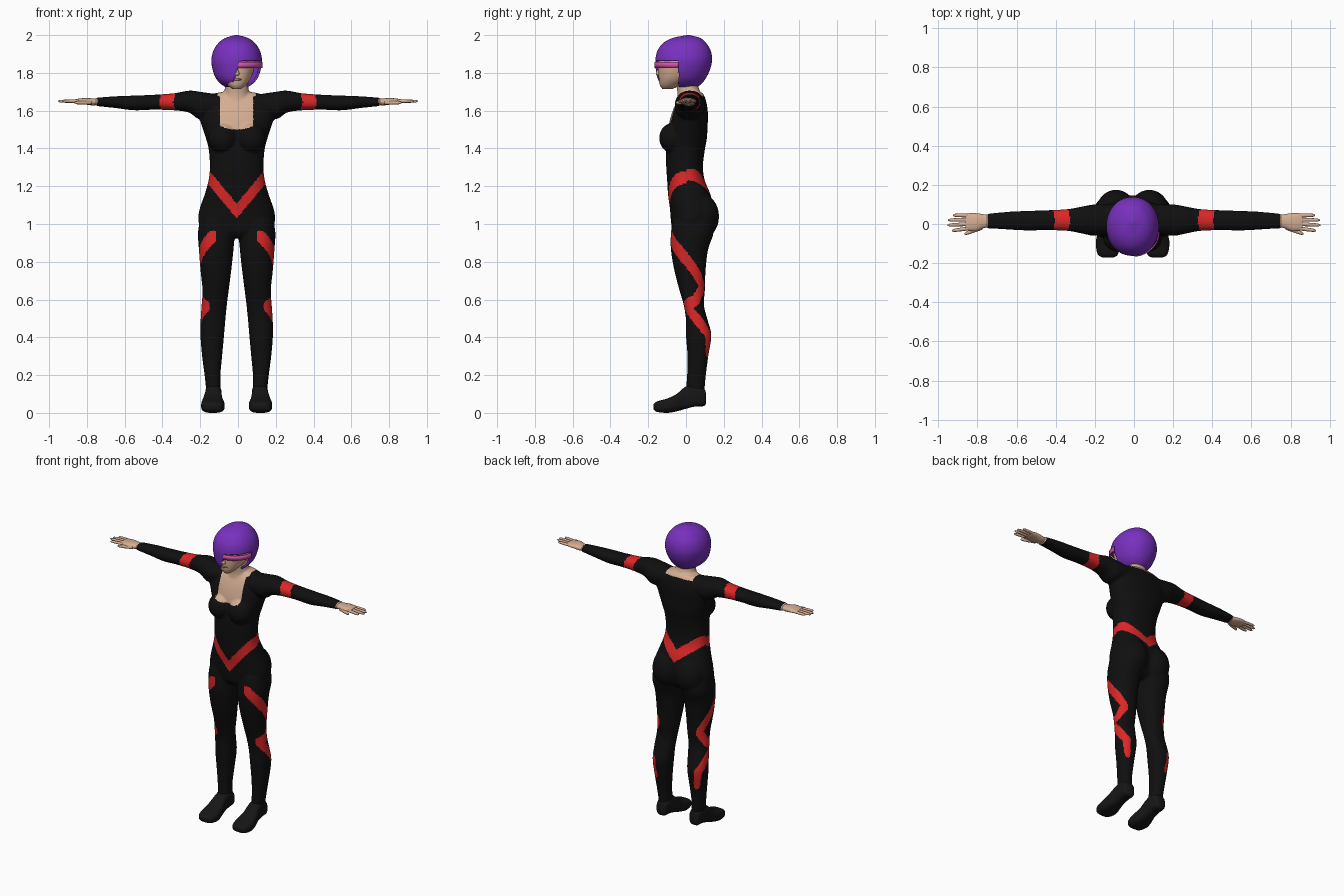
import bpy, bmesh
from math import sin, cos, pi, atan2, copysign
from mathutils import Vector, Matrix

if "Cube" in bpy.data.objects:
    bpy.data.objects.remove(bpy.data.objects["Cube"])

MID = -0.007          # centre line of the figure


def material(name, r, g, b, rough=0.6):
    m = bpy.data.materials.new(name)
    m.use_nodes = True
    m.diffuse_color = (r, g, b, 1)
    node = m.node_tree.nodes["Principled BSDF"]
    node.inputs["Base Color"].default_value = (r, g, b, 1)
    node.inputs["Roughness"].default_value = rough
    return m


BLACK = material("suit black", 0.005, 0.005, 0.005)
RED = material("stripe red", 0.72, 0.02, 0.02)
SKIN = material("skin", 0.66, 0.42, 0.29)
PURPLE = material("hair purple", 0.19, 0.03, 0.52)
PINK = material("visor pink", 0.65, 0.09, 0.40)
SHOE = material("shoe black", 0.008, 0.008, 0.008)
LIP = material("lip", 0.42, 0.2, 0.15)


def spline(rows, steps):
    """Smooth curve through all rows, each row being a tuple of numbers."""
    out = []
    for i in range(len(rows) - 1):
        a, b, c, d = (rows[max(0, min(len(rows) - 1, i + k))] for k in (-1, 0, 1, 2))
        for s in range(steps):
            t = s / steps
            out.append([q + 0.5 * t * (r - p + t * (2*p - 5*q + 4*r - s_ + t * (3*(q - r) + s_ - p)))
                        for p, q, r, s_ in zip(a, b, c, d)])
    return out + [list(rows[-1])]


def loft(bm, axis, rows, side=1, shift=0.0, n=40, power=2.2, steps=6, caps=(True, True)):
    """Skin rounded sections; a row is (position, a min, a max, b min, b max)."""
    rings = []
    for t, a0, a1, b0, b1 in spline(rows, steps):
        ring = []
        for k in range(n):
            ang = 2 * pi * k / n
            u, v = (copysign(abs(f) ** (2 / power), f) for f in (cos(ang), sin(ang)))
            a, b = (a0 + a1 + u * (a1 - a0)) / 2, (b0 + b1 + v * (b1 - b0)) / 2
            x, y, z = ((t, a, b), (a, t, b), (a, b, t))[axis]
            ring.append(bm.verts.new((side * x + shift, y, z)))
        rings.append(ring)
    for low, high in zip(rings, rings[1:]):
        for k in range(n):
            j = (k + 1) % n
            bm.faces.new((low[k], low[j], high[j], high[k]))
    for ring, wanted in zip((rings[0], rings[-1]), caps):
        if wanted:
            bm.faces.new(ring)


def ball(bm, centre, radii):
    m = Matrix.Translation(centre) @ Matrix.Diagonal((*radii, 1))
    bmesh.ops.create_uvsphere(bm, u_segments=32, v_segments=20, radius=1, matrix=m)


def even(rows):
    """Turn (z, half width, front, back) into full section rows."""
    return [(z, -w, w, f, b) for z, w, f, b in rows]


def finish(name, bm, *mats):
    bmesh.ops.recalc_face_normals(bm, faces=bm.faces)
    mesh = bpy.data.meshes.new(name)
    bm.to_mesh(mesh)
    bm.free()
    for m in mats:
        mesh.materials.append(m)
    mesh.shade_smooth()
    ob = bpy.data.objects.new(name, mesh)
    bpy.context.scene.collection.objects.link(ob)
    return ob


# Body: torso, neck, arms and legs fused into one skin
torso = even([(0.925, 0.1, -0.04, 0.08), (0.96, 0.18, -0.07, 0.12), (1.02, 0.203, -0.08, 0.14),
              (1.08, 0.196, -0.085, 0.145), (1.155, 0.17, -0.095, 0.13), (1.235, 0.148, -0.1, 0.098),
              (1.31, 0.142, -0.105, 0.09), (1.395, 0.148, -0.105, 0.1), (1.45, 0.162, -0.1, 0.11),
              (1.53, 0.188, -0.09, 0.115), (1.6, 0.21, -0.07, 0.115), (1.655, 0.19, -0.045, 0.105),
              (1.69, 0.12, -0.02, 0.09), (1.7, 0.06, 0, 0.07)])
neck = even([(1.62, 0.085, -0.055, 0.09), (1.68, 0.07, -0.045, 0.082),
             (1.74, 0.06, -0.05, 0.062), (1.82, 0.058, -0.05, 0.06)])
leg = [(1.02, 0.03, 0.195, -0.07, 0.14), (0.95, 0.012, 0.205, -0.08, 0.145),
       (0.865, 0.017, 0.2, -0.08, 0.117), (0.76, 0.028, 0.192, -0.063, 0.104),
       (0.65, 0.042, 0.181, -0.035, 0.1), (0.57, 0.052, 0.186, -0.012, 0.095),
       (0.49, 0.06, 0.191, 0, 0.115), (0.41, 0.067, 0.192, 0, 0.134),
       (0.3, 0.077, 0.183, 0.008, 0.118), (0.2, 0.086, 0.17, 0.006, 0.105),
       (0.12, 0.085, 0.162, 0, 0.098), (0.06, 0.088, 0.16, 0.005, 0.092)]
arm = [(0.1, -0.05, 0.1, 1.58, 1.685), (0.2, -0.06, 0.1, 1.555, 1.7), (0.26, -0.05, 0.09, 1.59, 1.706),
       (0.34, -0.035, 0.076, 1.602, 1.692), (0.45, -0.032, 0.07, 1.605, 1.684),
       (0.55, -0.033, 0.067, 1.602, 1.68), (0.65, -0.028, 0.062, 1.614, 1.676),
       (0.755, -0.022, 0.052, 1.625, 1.668)]
bm = bmesh.new()
loft(bm, 2, torso, shift=MID, n=48, power=2.3)
loft(bm, 2, neck, shift=MID)
for side in (1, -1):
    loft(bm, 2, leg, side, MID)
    loft(bm, 0, arm, side)
    ball(bm, (side * 0.075 + MID, -0.07, 1.455), (0.076, 0.072, 0.08))
    ball(bm, (side * 0.085 + MID, 0.07, 1.04), (0.1, 0.105, 0.125))
body = finish("body", bm)
fuse = body.modifiers.new("fuse", "REMESH")
fuse.mode, fuse.voxel_size = "VOXEL", 0.007
soft = body.modifiers.new("soften", "SMOOTH")
soft.factor, soft.iterations = 0.5, 5
bpy.context.view_layer.update()
skin_mesh = bpy.data.meshes.new_from_object(body.evaluated_get(bpy.context.evaluated_depsgraph_get()))
body.modifiers.clear()
body.data = skin_mesh
skin_mesh.name = "body"
skin_mesh.materials.clear()
for m in (BLACK, RED, SKIN):
    skin_mesh.materials.append(m)

# Zigzag leg stripe: (degrees round the leg from the front, height)
ZIGZAG = [Vector((a * pi / 180 * 0.085, z)) for a, z in
          ((5, 0.935), (45, 0.865), (90, 0.775), (145, 0.665), (90, 0.595), (40, 0.565),
           (90, 0.5), (140, 0.41), (140, 0.32))]


def near_zigzag(p):
    for a, b in zip(ZIGZAG, ZIGZAG[1:]):
        t = max(0, min(1, (p - a).dot(b - a) / (b - a).length_squared))
        if (p - a.lerp(b, t)).length < 0.03:
            return True
    return False


def suit_colour(p):
    x, y, z = abs(p.x - MID), p.y, p.z
    if abs(p.x) > 0.3:                                   # arm band and cuff
        if abs(p.x) > 0.746:
            return 2
        inner = 0.345 - 0.35 * abs(z - 1.645)
        return int(inner < abs(p.x) < inner + 0.075)
    if x < 0.1 and z > 1.677:                            # neck
        return 2
    if x < 0.09 and y < 0.02 and z > 1.5 + 2.4 * x * x:  # square neckline
        return 2
    if 1 < z < 1.32:                                     # pointed belt
        low = 1.03 + 1.2 * x if y < 0 else 1.12 + 0.75 * x
        return int(low < z < min(low + 0.078, 1.29))
    if z < 0.97:                                         # leg stripes
        turn = atan2(x - 0.12, -(y - 0.107 + 0.1 * z))
        return int(turn > -0.15 and near_zigzag(Vector((turn * 0.085, z))))
    return 0


for face in skin_mesh.polygons:
    face.material_index = suit_colour(face.center)
skin_mesh.shade_smooth()

# Shoes
shoe = [(-0.172, 0.1, 0.15, 0.02, 0.045), (-0.155, 0.075, 0.178, 0.006, 0.06),
        (-0.1, 0.064, 0.188, 0, 0.076), (-0.05, 0.073, 0.18, 0.008, 0.1),
        (0, 0.08, 0.168, 0.022, 0.14), (0.05, 0.08, 0.166, 0.034, 0.15),
        (0.095, 0.086, 0.16, 0.036, 0.13), (0.106, 0.1, 0.147, 0.05, 0.1)]
# Hands: palm, then fingers as (base y, tip y, tip x)
palm = [(0.73, -0.014, 0.044, 1.631, 1.663), (0.77, -0.022, 0.05, 1.628, 1.665),
        (0.805, -0.035, 0.055, 1.632, 1.667), (0.84, -0.034, 0.055, 1.636, 1.664),
        (0.862, -0.026, 0.048, 1.641, 1.66)]
fingers = [(-0.022, -0.034, 0.93), (0, -0.006, 0.952), (0.022, 0.02, 0.95), (0.043, 0.045, 0.925)]


def digit(bm, side, x0, x1, y0, y1, z, r):
    rows = []
    for t, f in ((0, 1), (0.5, 1), (0.88, 0.8), (1, 0.3)):
        y = y0 + (y1 - y0) * t
        rows.append((x0 + (x1 - x0) * t, y - r * f, y + r * f, z - r * f * 0.9, z + r * f * 0.9))
    loft(bm, 0, rows, side, n=12, steps=3, power=2)


for side, word in ((1, "left"), (-1, "right")):
    bm = bmesh.new()
    loft(bm, 1, shoe, side, MID, power=3)
    finish(word + "_shoe", bm, SHOE)
    bm = bmesh.new()
    loft(bm, 0, palm, side, n=24)
    for base, tip, end in fingers:
        digit(bm, side, 0.84, end, base, tip, 1.65, 0.0095)
    digit(bm, side, 0.775, 0.865, -0.018, -0.05, 1.642, 0.011)
    finish(word + "_hand", bm, SKIN)

# Head with nose and lips
head = even([(1.715, 0.022, -0.125, -0.07), (1.735, 0.048, -0.138, -0.03), (1.77, 0.075, -0.144, 0.03),
             (1.82, 0.092, -0.146, 0.07), (1.88, 0.098, -0.142, 0.1), (1.94, 0.08, -0.12, 0.09),
             (1.97, 0.04, -0.06, 0.05)])
nose = even([(1.785, 0.008, -0.148, -0.12), (1.793, 0.015, -0.16, -0.12),
             (1.815, 0.01, -0.153, -0.12), (1.85, 0.007, -0.142, -0.12)])
bm = bmesh.new()
loft(bm, 2, head, shift=MID)
loft(bm, 2, nose, shift=MID, n=16)
finish("head", bm, SKIN)
bm = bmesh.new()
ball(bm, (MID, -0.138, 1.765), (0.026, 0.011, 0.007))
finish("lips", bm, LIP)

# Bobbed hair: a shell with one side of the face left open under a swept fringe
hair = even([(1.725, 0.06, -0.105, 0.06), (1.745, 0.088, -0.135, 0.085), (1.775, 0.112, -0.152, 0.107),
             (1.82, 0.128, -0.16, 0.128), (1.87, 0.134, -0.162, 0.138), (1.92, 0.122, -0.15, 0.13),
             (1.96, 0.095, -0.118, 0.105), (1.985, 0.06, -0.07, 0.075), (2.0, 0.008, 0.005, 0.02)])
bm = bmesh.new()
loft(bm, 2, hair, shift=MID, n=112, steps=8, power=2.1, caps=(False, True))
opening = []
for f in bm.faces:
    x, y, z = f.calc_center_median()
    if y < -0.04 and z < 1.862 and x > -0.03 + 0.4 * (z - 1.745):
        opening.append(f)
bmesh.ops.delete(bm, geom=opening, context="FACES")
shell = finish("hair", bm, PURPLE)
thick = shell.modifiers.new("thickness", "SOLIDIFY")
thick.thickness, thick.offset = 0.012, -1

# Visor: a thin band curved round the face
bm = bmesh.new()
strip = []
for k in range(33):
    a = pi * (k / 32 - 0.5)
    x, y = MID + 0.134 * sin(a), -0.04 - 0.124 * cos(a)
    strip.append([bm.verts.new((x, y, z)) for z in (1.827, 1.858)])
for (a, b), (c, d) in zip(strip, strip[1:]):
    bm.faces.new((a, c, d, b))
visor = finish("visor", bm, PINK)
band = visor.modifiers.new("thickness", "SOLIDIFY")
band.thickness, band.offset = 0.007, 0
# Keep the visor under the fringe on the covered side
for v in visor.data.vertices:
    if v.co.x < 0:
        v.co.x *= 0.85
        v.co.y = v.co.y * 0.9
